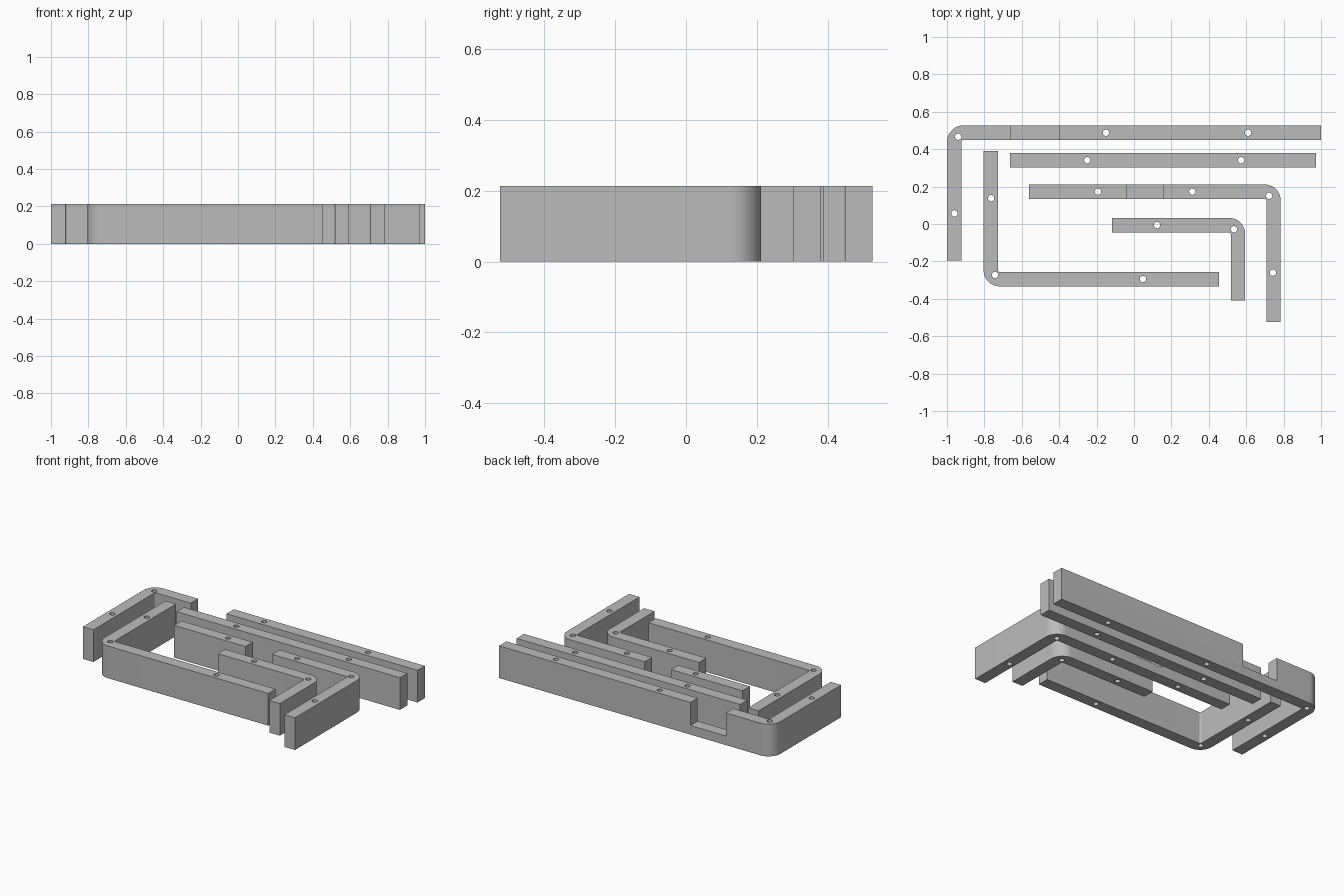
import bpy, bmesh, math
from mathutils import Vector

if "Cube" in bpy.data.objects:
    bpy.data.objects.remove(bpy.data.objects["Cube"], do_unlink=True)

HEIGHT, THICK, HOLE_R = 0.213, 0.077, 0.017
INNER_R, NOTCH_FLOOR = 0.01, 0.06

grey = bpy.data.materials.new("plain grey")
grey.use_nodes = True
colour = (0.5, 0.5, 0.5, 1)
grey.diffuse_color = colour
grey.node_tree.nodes["Principled BSDF"].inputs["Base Color"].default_value = colour


def wall_outline(path):
    """Outline of a straight or L-shaped wall with concentric rounded corners."""
    pts = [Vector(p) for p in path]
    half = THICK / 2
    first = (pts[1] - pts[0]).normalized()
    last = (pts[-1] - pts[-2]).normalized()
    n1, n2 = Vector((-first.y, first.x)), Vector((-last.y, last.x))
    sides = []
    for side in (half, -half):
        line = [pts[0] + n1 * side]
        if len(pts) == 3:
            turn = 1 if first.cross(last) > 0 else -1
            radius = INNER_R + half
            centre = pts[1] - first * radius + last * radius
            r = radius - turn * side
            for i in range(17):
                a = i / 16 * math.pi / 2
                line.append(centre - last * r * math.cos(a) + first * r * math.sin(a))
        line.append(pts[-1] + n2 * side)
        sides.append(line)
    return sides[0] + sides[1][::-1]


def make_object(name, bm):
    bmesh.ops.recalc_face_normals(bm, faces=bm.faces)
    mesh = bpy.data.meshes.new(name)
    bm.to_mesh(mesh)
    bm.free()
    mesh.materials.append(grey)
    obj = bpy.data.objects.new(name, mesh)
    bpy.context.collection.objects.link(obj)
    return obj


def prism(bm, outline, z0, z1):
    face = bm.faces.new([bm.verts.new((p[0], p[1], z0)) for p in outline])
    top = bmesh.ops.extrude_face_region(bm, geom=[face])["geom"]
    bmesh.ops.translate(bm, vec=(0, 0, z1 - z0),
                        verts=[v for v in top if isinstance(v, bmesh.types.BMVert)])


def cut(obj, outlines, z0):
    """Remove vertical prisms from the wall, down to z0."""
    bm = bmesh.new()
    for outline in outlines:
        prism(bm, outline, z0, HEIGHT + 0.1)
    cutter = make_object("cutter", bm)
    cutter.hide_render = True
    mod = obj.modifiers.new("cut", "BOOLEAN")
    mod.operation, mod.solver, mod.object = "DIFFERENCE", "EXACT", cutter
    bpy.context.view_layer.objects.active = obj
    bpy.ops.object.modifier_apply(modifier=mod.name)
    bpy.data.objects.remove(cutter, do_unlink=True)


def circle(x, y):
    return [(x + HOLE_R * math.cos(i * math.tau / 24),
             y + HOLE_R * math.sin(i * math.tau / 24)) for i in range(24)]


def wall(name, path, holes, notch=None):
    bm = bmesh.new()
    prism(bm, wall_outline(path), 0, HEIGHT)
    obj = make_object(name, bm)
    cut(obj, [circle(*h) for h in holes], -0.1)
    if notch:
        x0, x1, y = notch
        cut(obj, [[(x0, y - 0.06), (x1, y - 0.06), (x1, y + 0.06), (x0, y + 0.06)]],
            NOTCH_FLOOR)
    bpy.ops.object.select_all(action="DESELECT")
    obj.select_set(True)
    bpy.context.view_layer.objects.active = obj
    bpy.ops.object.shade_smooth_by_angle(angle=math.radians(30))


# Outer wall along the back and right side, with a notch
wall("outer_back_wall", [(-0.961, -0.195), (-0.961, 0.488), (1, 0.488)],
     [(-0.96, 0.057), (-0.94, 0.467), (-0.15, 0.488), (0.61, 0.488)],
     notch=(-0.66, -0.40, 0.488))
# Straight wall
wall("straight_wall", [(-0.662, 0.341), (0.974, 0.341)],
     [(-0.25, 0.341), (0.573, 0.341)])
# Middle corner wall with a notch
wall("middle_corner_wall", [(-0.562, 0.173), (0.746, 0.173), (0.746, -0.525)],
     [(-0.193, 0.173), (0.312, 0.173), (0.723, 0.151), (0.743, -0.26)],
     notch=(-0.04, 0.155, 0.173))
# Small inner corner wall
wall("inner_corner_wall", [(-0.117, -0.006), (0.556, -0.006), (0.556, -0.41)],
     [(0.123, -0.006), (0.534, -0.028)])
# Front corner wall
wall("front_corner_wall", [(-0.766, 0.39), (-0.766, -0.295), (0.455, -0.295)],
     [(-0.764, 0.138), (-0.743, -0.273), (0.048, -0.294)])
